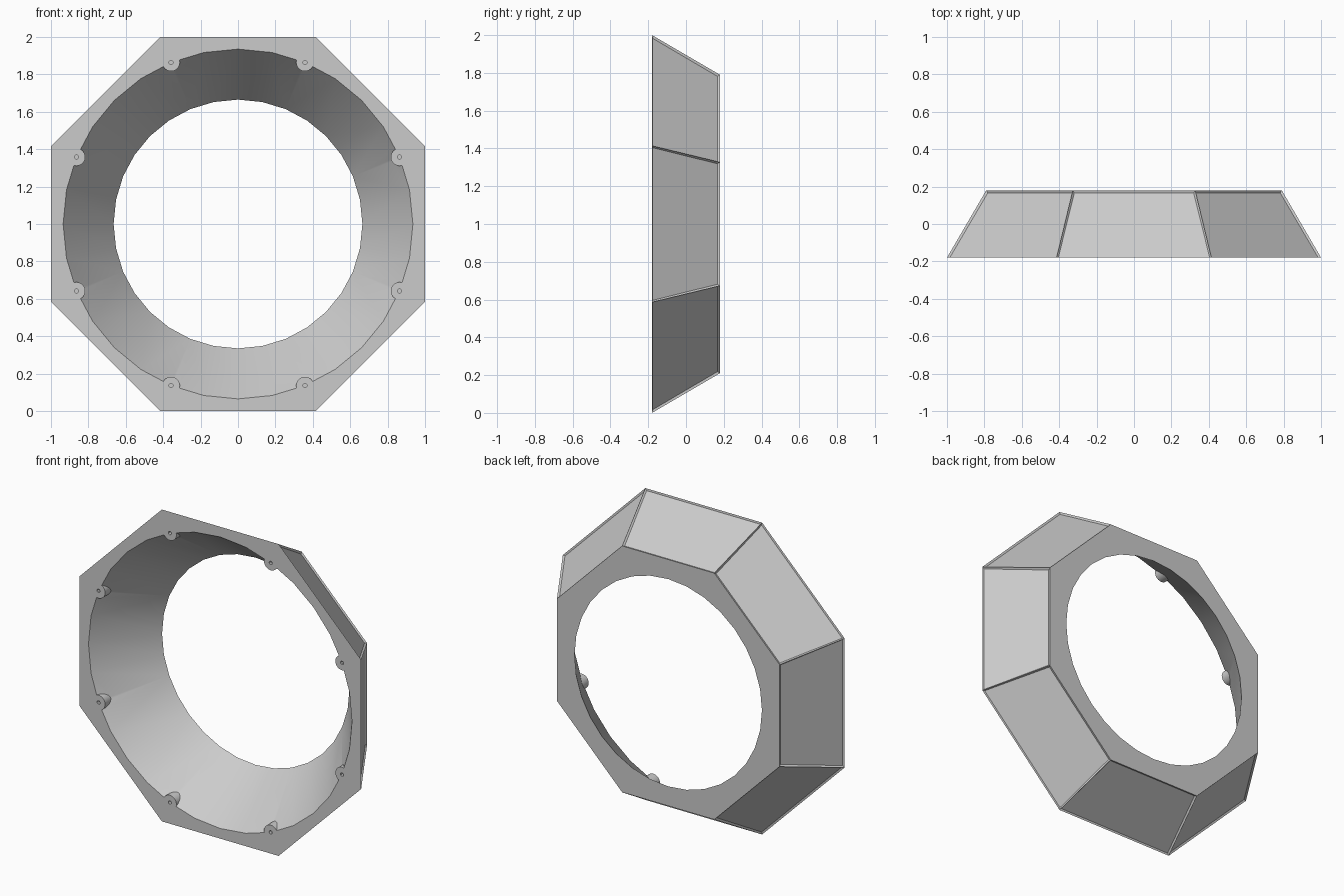
import bpy, bmesh
from math import radians, cos, sin
from mathutils import Matrix

cube = bpy.data.objects.get("Cube")
if cube:
    bpy.data.objects.remove(cube, do_unlink=True)

HALF = 0.18          # half of the ring depth
FRONT, BACK = 1.0, 0.79   # octagon apothems
CENTRE_Z = 1.0

grey = bpy.data.materials.new("light_grey")
grey.use_nodes = True
colour = (0.6, 0.6, 0.6, 1)
grey.diffuse_color = colour
grey.node_tree.nodes["Principled BSDF"].inputs["Base Color"].default_value = colour


def add_frustum(bm, sides, r_front, r_back, y0, y1, x=0, z=CENTRE_Z, turn=0):
    """Closed frustum whose axis runs along y."""
    place = (Matrix.Translation((x, (y0 + y1) / 2, z))
             @ Matrix.Rotation(radians(-90), 4, 'X')
             @ Matrix.Rotation(radians(turn), 4, 'Z'))
    bmesh.ops.create_cone(bm, cap_ends=True, segments=sides, radius1=r_front,
                          radius2=r_back, depth=y1 - y0, matrix=place)


def make_object(name, bm):
    mesh = bpy.data.meshes.new(name)
    bmesh.ops.recalc_face_normals(bm, faces=bm.faces)
    bm.to_mesh(mesh)
    bm.free()
    mesh.materials.append(grey)
    obj = bpy.data.objects.new(name, mesh)
    bpy.context.collection.objects.link(obj)
    return obj


def combine(target, tool, operation):
    mod = target.modifiers.new(tool.name, 'BOOLEAN')
    mod.object, mod.operation, mod.solver = tool, operation, 'EXACT'
    bpy.context.view_layer.objects.active = target
    bpy.ops.object.modifier_apply(modifier=mod.name)
    bpy.data.objects.remove(tool, do_unlink=True)


# Octagonal body with a recessed panel on each sloping side
bm = bmesh.new()
corner = cos(radians(22.5))
add_frustum(bm, 8, FRONT / corner, BACK / corner, -HALF, HALF, turn=22.5)
sides = [f for f in bm.faces if len(f.verts) == 4]
bmesh.ops.inset_individual(bm, faces=sides, thickness=0.013, depth=-0.01)
ring = make_object("octagonal_ring", bm)

# Tapered round opening
bm = bmesh.new()
add_frustum(bm, 32, 1.01, 0.59, -HALF - 0.1, HALF + 0.1)
combine(ring, make_object("opening_cutter", bm), 'DIFFERENCE')

# Screw bosses at the corners, flush with the front, then their holes
bosses, holes = bmesh.new(), bmesh.new()
for i in range(8):
    a = radians(22.5 + 45 * i)
    x, z = 0.935 * cos(a), CENTRE_Z + 0.935 * sin(a)
    add_frustum(bosses, 24, 0.047, 0.047, -HALF, -HALF + 0.09, x, z)
    add_frustum(holes, 12, 0.011, 0.011, -HALF - 0.05, -HALF + 0.05, x, z)
combine(ring, make_object("screw_bosses", bosses), 'UNION')
combine(ring, make_object("screw_holes", holes), 'DIFFERENCE')

# Smooth the round opening, keep the edges crisp
bpy.ops.object.select_all(action='DESELECT')
ring.select_set(True)
bpy.context.view_layer.objects.active = ring
bpy.ops.object.shade_smooth_by_angle(angle=radians(30))
